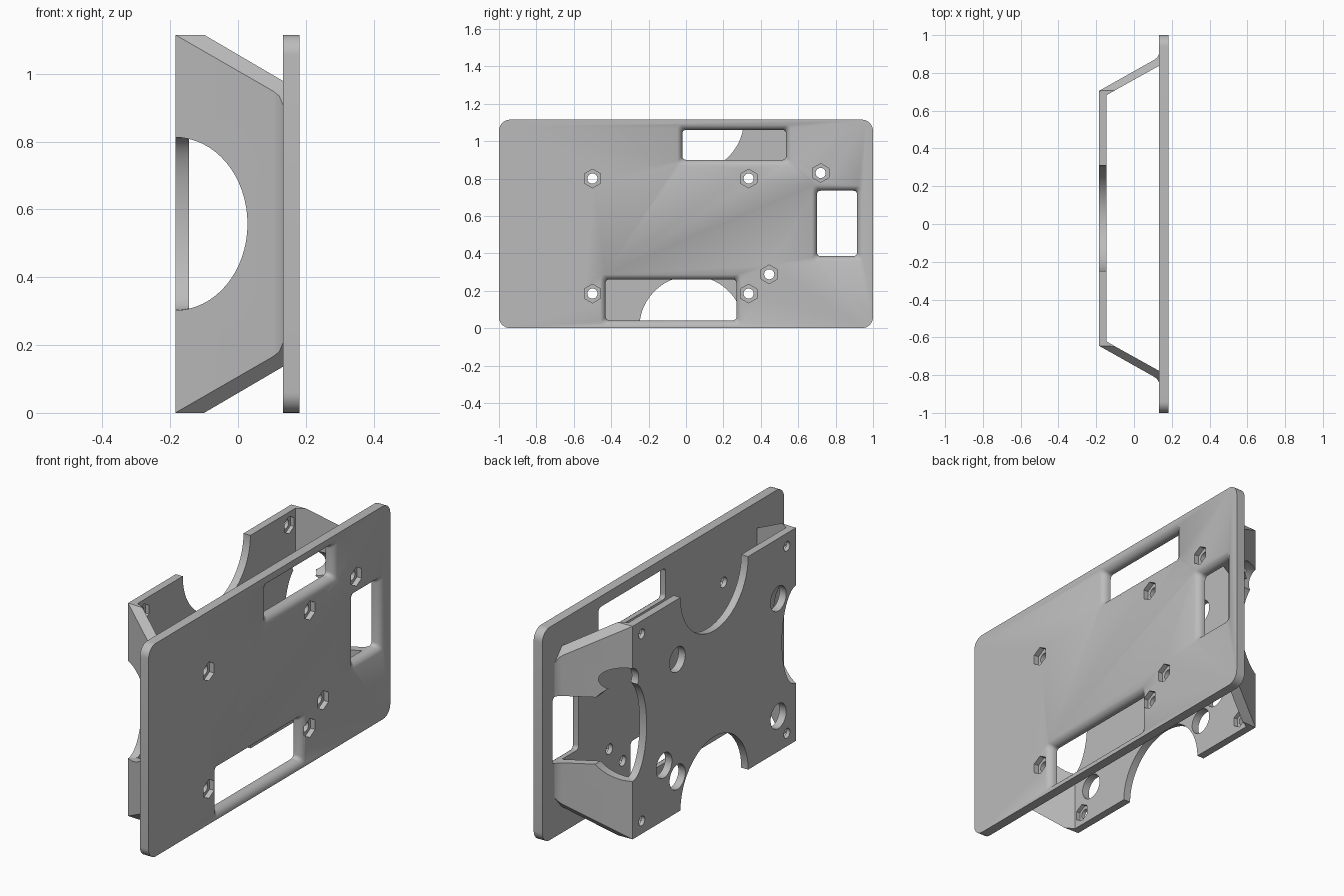
import bpy, bmesh, math

if "Cube" in bpy.data.objects:
    bpy.data.objects.remove(bpy.data.objects["Cube"])

H = 1.115          # overall height
MID = 0.03         # bracket centre line in y
XB, XI, XP, XF = -0.185, -0.145, 0.132, 0.182   # bracket back, bracket inside, plate back, plate face

grey = bpy.data.materials.new("mid_grey")
grey.diffuse_color = (0.5, 0.5, 0.5, 1)
grey.use_nodes = True
grey.node_tree.nodes["Principled BSDF"].inputs["Base Color"].default_value = grey.diffuse_color


def make(name, verts, faces):
    bm = bmesh.new()
    vs = [bm.verts.new(v) for v in verts]
    for f in faces:
        bm.faces.new([vs[i] for i in f])
    bmesh.ops.recalc_face_normals(bm, faces=bm.faces)
    me = bpy.data.meshes.new(name)
    bm.to_mesh(me)
    bm.free()
    me.materials.append(grey)
    ob = bpy.data.objects.new(name, me)
    bpy.context.collection.objects.link(ob)
    return ob


def loft(name, rings):
    n = len(rings[0])
    verts = [p for r in rings for p in r]
    faces = [tuple(range(n)), tuple(range(n * (len(rings) - 1), n * len(rings)))]
    for k in range(len(rings) - 1):
        for i in range(n):
            j = (i + 1) % n
            faces.append((k * n + i, k * n + j, (k + 1) * n + j, (k + 1) * n + i))
    return make(name, verts, faces)


def rounded(x, y0, y1, z0, z1, r, steps=6):
    """Rounded rectangle facing x."""
    pts = []
    for cy, cz, a0 in ((y1 - r, z1 - r, 0), (y0 + r, z1 - r, 90),
                       (y0 + r, z0 + r, 180), (y1 - r, z0 + r, 270)):
        for s in range(steps + 1):
            a = math.radians(a0 + 90 * s / steps)
            pts.append((x, cy + r * math.cos(a), cz + r * math.sin(a)))
    return pts


def drill(x0, x1, y, z, ry, rz=None, n=32):
    """Round, oval or hexagonal cutter along x."""
    rz = rz or ry
    ring = lambda x: [(x, y + ry * math.cos(t), z + rz * math.sin(t))
                      for t in (math.tau * (i + 0.5) / n for i in range(n))]
    return loft("cutter", [ring(x0), ring(x1)])


def cut(ob, cutters):
    bpy.context.view_layer.objects.active = ob
    for c in cutters:
        c.hide_render = True
        m = ob.modifiers.new("cut", 'BOOLEAN')
        m.operation, m.solver, m.object = 'DIFFERENCE', 'EXACT', c
        bpy.ops.object.modifier_apply(modifier=m.name)
        bpy.data.objects.remove(c)


def finish(ob):
    bpy.ops.object.select_all(action='DESELECT')
    ob.select_set(True)
    bpy.context.view_layer.objects.active = ob
    bpy.ops.object.shade_smooth_by_angle(angle=math.radians(30))


def window(y0, y1, z0, z1):
    """Window cutter flaring out towards the plate face."""
    rings = []
    for x, g in ((0.10, 0), (0.15, 0), (0.162, 0.004), (0.173, 0.012), (XF, 0.026), (0.19, 0.04)):
        rings.append(rounded(x, y0 - g, y1 + g, z0 - g, z1 + g, 0.02))
    return loft("cutter", rings)


# Screw positions shared by plate and bracket access holes
screws = [(-0.5, 0.8), (0.335, 0.8), (0.72, 0.83), (0.445, 0.288), (0.335, 0.185), (-0.5, 0.185)]

# Face plate with flared windows, screw holes and nut pockets
plate = loft("face_plate", [rounded(x, -1, 1, 0, H, 0.06, 8) for x in (XP, XF)])
cut(plate, [window(-0.02, 0.535, 0.9, 1.06), window(0.7, 0.915, 0.385, 0.735),
            window(-0.43, 0.27, 0.042, 0.26)])
for y, z in screws:
    cut(plate, [drill(0.1, 0.2, y, z, 0.027),
                drill(0.155, 0.2, y, z, 0.05, n=6)])
finish(plate)

# Bracket back panel with mitred ends
E, I = 0.675, 0.652
profile = [(XB, MID - E), (XB, MID + E), (XI, MID + I), (XI, MID - I)]
panel = loft("back_panel", [[(x, y, z) for x, y in profile] for z in (0, H)])
cut(panel, [drill(-0.3, 0, MID, z, 0.28, n=64) for z in (0, H)])
cut(panel, [drill(-0.3, 0, MID + s * E, H / 2, 0.115, 0.255, 64) for s in (-1, 1)])
cut(panel, [drill(-0.3, 0, y, z, 0.065) for y, z in screws])
for y in (MID - 0.6, MID + 0.6):
    for z in (0.068, H - 0.068):
        cut(panel, [drill(-0.3, 0, y, z, 0.025), drill(-0.165, 0, y, z, 0.046, n=6)])
finish(panel)

# Slanted side walls: outer edge, then inner edge, as x, distance from centre, top height
edge = [(XB, E, H), (0.105, 0.838, 0.948), (0.122, 0.85, 0.934), (0.134, 0.872, 0.905),
        (0.134, 0.808, 0.978), (-0.1, 0.678, H), (XI, I, H)]
caps = [(0, 5, 6), (0, 1, 4, 5), (1, 2, 4), (2, 3, 4)]
n = len(edge)
for side, name in ((1, "side_wall_back"), (-1, "side_wall_front")):
    verts = [(x, MID + side * d, t) for x, d, t in edge]
    verts += [(x, MID + side * d, H - t) for x, d, t in edge]
    faces = caps + [tuple(i + n for i in f) for f in caps]
    faces += [(i, (i + 1) % n, (i + 1) % n + n, i + n) for i in range(n)]
    wall = make(name, verts, faces)
    # Large round opening centred on the bend
    arc = [math.tau * i / 64 for i in range(64)]
    cut(wall, [loft("cutter", [[(XB + 0.213 * math.cos(t), y, H / 2 + 0.255 * math.sin(t))
                                for t in arc] for y in (-1.2 if side < 0 else 0.3,
                                                        -0.3 if side < 0 else 1.2)])])
    if side > 0:
        # Slot behind the tall window and the access hole through the wall
        cut(wall, [loft("cutter", [rounded(x, 0.69, 0.96, 0.385, 0.735, 0.01, 2)
                                   for x in (-0.3, 0.2)]),
                   drill(-0.3, 0.1, 0.72, 0.83, 0.065)])
    finish(wall)
